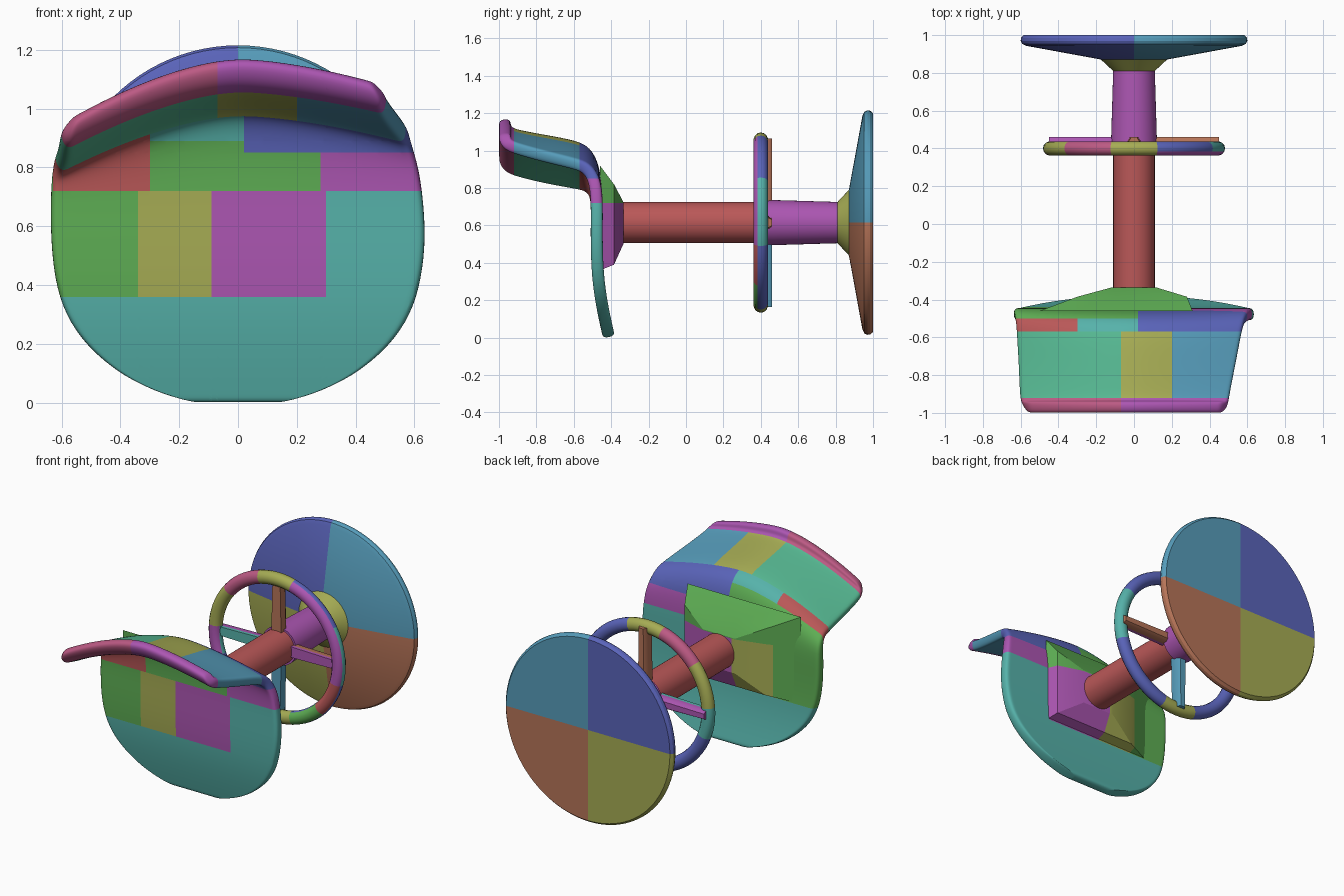
import bpy, bmesh, math
from mathutils import Vector

if "Cube" in bpy.data.objects:
    bpy.data.objects.remove(bpy.data.objects["Cube"])

# ---- palette (sRGB converted to linear) ----
PALETTE = {
    "red": (186, 88, 88), "brown": (182, 116, 88), "olive": (166, 172, 84),
    "green": (94, 174, 84), "mint": (86, 184, 146), "teal": (86, 178, 170),
    "blue": (86, 156, 186), "indigo": (90, 100, 186), "magenta": (172, 86, 178),
    "pink": (188, 90, 132)}
NAMES = list(PALETTE)


def lin(c):
    c /= 255
    return c / 12.92 if c <= 0.04045 else ((c + 0.055) / 1.055) ** 2.4


MATS = []
for name, rgb in PALETTE.items():
    m = bpy.data.materials.new(name)
    m.diffuse_color = (*[lin(c) for c in rgb], 1)
    m.use_nodes = True
    m.node_tree.nodes["Principled BSDF"].inputs["Base Color"].default_value = m.diffuse_color
    MATS.append(m)

AXIS_Z = 0.615


def finish(name, bm, rule, cuts=(), angle=40):
    """Cut along the colour borders, colour faces by rule and make the object."""
    for co, no in cuts:
        bmesh.ops.bisect_plane(bm, geom=bm.verts[:] + bm.edges[:] + bm.faces[:],
                               dist=1e-5, plane_co=co, plane_no=no)
    bmesh.ops.recalc_face_normals(bm, faces=bm.faces[:])
    bm.normal_update()
    for f in bm.faces:
        f.material_index = NAMES.index(rule(f.calc_center_median(), f.normal))
    me = bpy.data.meshes.new(name)
    bm.to_mesh(me)
    bm.free()
    for m in MATS:
        me.materials.append(m)
    ob = bpy.data.objects.new(name, me)
    bpy.context.collection.objects.link(ob)
    bpy.ops.object.select_all(action='DESELECT')
    ob.select_set(True)
    bpy.context.view_layer.objects.active = ob
    bpy.ops.object.shade_smooth_by_angle(angle=math.radians(angle))
    return ob


def loft(rings):
    """Capped skin through a list of equal-length point rings."""
    bm = bmesh.new()
    rows = [[bm.verts.new(p) for p in r] for r in rings]
    for a, b in zip(rows, rows[1:]):
        for i in range(len(a)):
            j = (i + 1) % len(a)
            bm.faces.new((a[i], a[j], b[j], b[i]))
    bm.faces.new(rows[0])
    bm.faces.new(rows[-1])
    return bm


def lathe(profile, n=64):
    return loft([[(r * math.cos(2 * math.pi * i / n), y,
                   AXIS_Z + r * math.sin(2 * math.pi * i / n)) for i in range(n)]
                 for r, y in profile])


# ---- base disc in four quarters, with cone ----
def base_rule(c, n):
    if c.z > AXIS_Z:
        return "blue" if c.x > 0 else "indigo"
    return "brown" if c.x > 0 else "olive"


finish("base_disc", lathe([(0.17, 0.87), (0.57, 0.943), (0.592, 0.953), (0.6, 0.97),
                           (0.598, 0.985), (0.585, 1.0)], 96), base_rule,
       [((0, 0, 0), (1, 0, 0)), ((0, 0, AXIS_Z), (0, 0, 1))], 30)
finish("base_cone", lathe([(0.11, 0.81), (0.18, 0.875)]), lambda c, n: "olive")

# ---- column ----
finish("upper_column", lathe([(0.11, -0.36), (0.11, 0.43)]), lambda c, n: "red")
finish("lower_column", lathe([(0.122, 0.42), (0.11, 0.82)]), lambda c, n: "magenta")

# ---- footrest ring: (end angle, front colour, rear colour) ----
ARCS = [(30, "magenta", "teal"), (75, "magenta", "indigo"), (107, "olive", "olive"),
        (140, "pink", "pink"), (175, "olive", "olive"), (200, "magenta", "teal"),
        (255, "indigo", "indigo"), (285, "olive", "olive"), (315, "green", "indigo"),
        (345, "red", "indigo"), (361, "magenta", "teal")]


def ring_rule(c, n):
    a = math.degrees(math.atan2(c.z - AXIS_Z, c.x)) % 360
    for end, front, rear in ARCS:
        if a < end:
            return front if n.y < -0.3 else rear


bm = bmesh.new()
N, M = 72, 14
ring = []
for i in range(N):
    a = 2 * math.pi * i / N
    row = []
    for k in range(M):
        t = 2 * math.pi * k / M
        r = 0.44 + 0.042 * math.cos(t)
        row.append(bm.verts.new((r * math.cos(a), 0.4 + 0.039 * math.sin(t),
                                 AXIS_Z + r * math.sin(a))))
    ring.append(row)
for i in range(N):
    a, b = ring[i], ring[(i + 1) % N]
    for k in range(M):
        bm.faces.new((a[k], a[(k + 1) % M], b[(k + 1) % M], b[k]))
finish("footrest_ring", bm, ring_rule, angle=60)

# ---- spokes ----
for tag, ang, front, rear in [("right", 0, "magenta", "brown"), ("top", 90, "brown", "brown"),
                              ("left", 180, "teal", "magenta"), ("bottom", 270, "blue", "blue")]:
    d = Vector((math.cos(math.radians(ang)), 0, math.sin(math.radians(ang))))
    s = Vector((-d.z, 0, d.x))
    o = Vector((0, 0, AXIS_Z))
    rings = [[o + d * r + s * w * e + Vector((0, y, 0))
              for e, y in ((-1, 0.39), (1, 0.39), (1, 0.44), (0.6, 0.46), (-0.6, 0.46), (-1, 0.44))]
             for r, w in ((0.08, 0.035), (0.45, 0.027))]
    finish("spoke_" + tag, loft(rings),
           lambda c, n, f=front, r=rear: f if c.y < 0.41 else r, [((0, 0.41, 0), (0, 1, 0))])


# ---- seat and backrest ----
def seat_rule(c, n):
    x, y, z = c
    if y < -0.92:
        return "pink" if x < -0.07 else "magenta"
    if y < -0.57:
        return "mint" if x < -0.07 else "olive" if x < 0.2 else "blue"
    if z < 0.36:
        return "teal"
    if z < 0.72:
        return ("green" if x < -0.34 else "olive" if x < -0.09
                else "magenta" if x < 0.3 else "teal")
    if x > 0.02:
        return "indigo" if z > 0.85 else "magenta" if x > 0.28 else "green"
    if y > -0.5:
        return "green"
    if x < -0.3:
        return "red"
    return "teal" if z > 0.89 else "green"


SEAT_CUTS = [((x, 0, 0), (1, 0, 0)) for x in (-0.34, -0.3, -0.09, -0.07, 0.02, 0.2, 0.28, 0.3)]
SEAT_CUTS += [((0, y, 0), (0, 1, 0)) for y in (-0.92, -0.57, -0.5)]
SEAT_CUTS += [((0, 0, z), (0, 0, 1)) for z in (0.36, 0.72, 0.85, 0.89)]

# rows of the shell: y, z at centre, left and right width, left and right droop
ROWS = [(-0.412, 0.002, 0.13, 0.13, 0, 0), (-0.418, 0.03, 0.25, 0.25, 0, 0),
        (-0.432, 0.09, 0.39, 0.39, 0, 0), (-0.452, 0.19, 0.515, 0.515, 0, 0),
        (-0.468, 0.3, 0.59, 0.59, 0, 0), (-0.476, 0.42, 0.625, 0.625, 0, 0),
        (-0.478, 0.56, 0.638, 0.64, 0, 0), (-0.476, 0.7, 0.638, 0.63, 0.01, 0),
        (-0.482, 0.83, 0.635, 0.615, 0.08, 0.03), (-0.5, 0.93, 0.63, 0.595, 0.15, 0.07),
        (-0.535, 0.995, 0.62, 0.58, 0.19, 0.09), (-0.59, 1.025, 0.615, 0.565, 0.21, 0.1),
        (-0.75, 1.053, 0.605, 0.535, 0.21, 0.09), (-0.9, 1.08, 0.6, 0.505, 0.2, 0.075),
        (-0.95, 1.1, 0.595, 0.5, 0.2, 0.075), (-0.968, 1.13, 0.585, 0.49, 0.2, 0.08),
        (-0.972, 1.17, 0.56, 0.46, 0.2, 0.08)]
COLS = 18
bm = bmesh.new()
grid = []
for y, z, wl, wr, dl, dr in ROWS:
    row = []
    for k in range(COLS + 1):
        u = math.sin(math.pi / 2 * (2 * k / COLS - 1) * 0.8) / math.sin(math.pi * 0.4)
        w, d = (wl, dl) if u < 0 else (wr, dr)
        row.append(bm.verts.new((u * w, y, z - d * abs(u) ** 1.6)))
    grid.append(row)
for a, b in zip(grid, grid[1:]):
    for k in range(COLS):
        bm.faces.new((a[k], a[k + 1], b[k + 1], b[k]))
shell = finish("seat_shell", bm, lambda c, n: "teal")
mod = shell.modifiers.new("thickness", 'SOLIDIFY')
mod.thickness, mod.offset = 0.064, 0
mod = shell.modifiers.new("rounding", 'SUBSURF')
mod.levels = 2
dg = bpy.context.evaluated_depsgraph_get()
bm = bmesh.new()
bm.from_mesh(shell.evaluated_get(dg).to_mesh())
bpy.data.objects.remove(shell)
finish("seat_and_backrest", bm, seat_rule, SEAT_CUTS, 50)

# ---- mount behind the seat ----
mount = loft([[(x0, y, z0), (x1, y, z0), (x1, y, z1), (x0, y, z1)]
              for y, x0, x1, z0, z1 in ((-0.46, -0.5, 0.31, 0.36, 0.92),
                                        (-0.385, -0.3, 0.28, 0.39, 0.82),
                                        (-0.335, -0.115, 0.115, 0.5, 0.725))])


def mount_rule(c, n):
    if c.z > 0.72:
        return "green"
    return "green" if c.x < -0.34 else "olive" if c.x < -0.09 else "magenta"


finish("seat_mount", mount, mount_rule,
       [((-0.34, 0, 0), (1, 0, 0)), ((-0.09, 0, 0), (1, 0, 0)), ((0, 0, 0.72), (0, 0, 1))], 20)
